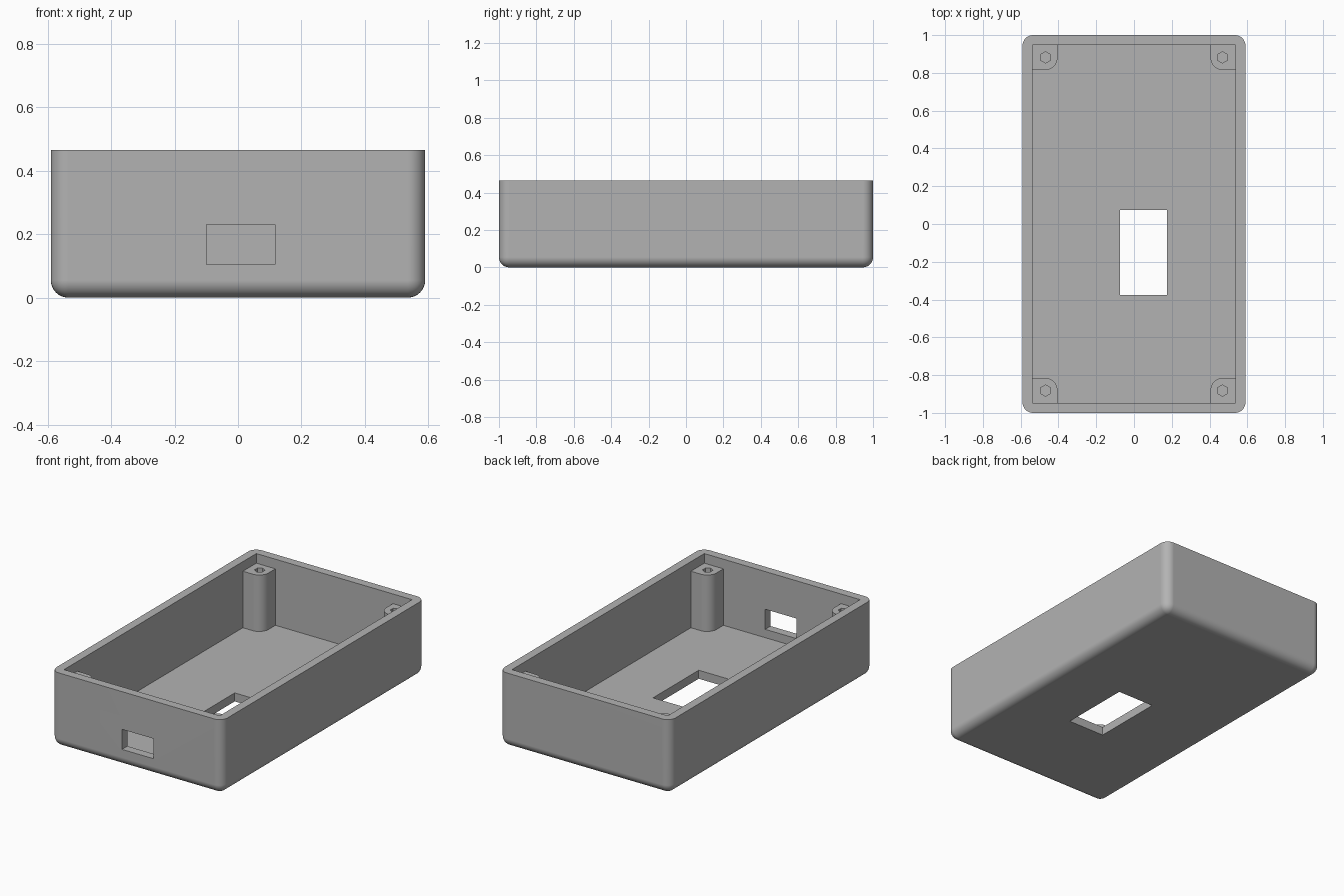
import bpy, bmesh, math
from mathutils import Vector

if "Cube" in bpy.data.objects:
    bpy.data.objects.remove(bpy.data.objects["Cube"], do_unlink=True)

HX, HY, H = 0.59, 1.0, 0.465      # outer half sizes and height
WALL, RADIUS = 0.053, 0.055
IX, IY = HX - WALL, HY - WALL     # inner half sizes
POST_TOP, POST, POST_R = 0.405, 0.132, 0.065

grey = bpy.data.materials.new("plain grey")
grey.use_nodes = True
colour = (0.45, 0.45, 0.45, 1)
grey.diffuse_color = colour
grey.node_tree.nodes["Principled BSDF"].inputs["Base Color"].default_value = colour


def finish(name, bm):
    bmesh.ops.recalc_face_normals(bm, faces=bm.faces)
    mesh = bpy.data.meshes.new(name)
    bm.to_mesh(mesh)
    bm.free()
    mesh.materials.append(grey)
    obj = bpy.data.objects.new(name, mesh)
    bpy.context.collection.objects.link(obj)
    return obj


def box_mesh(lo, hi):
    bm = bmesh.new()
    bmesh.ops.create_cube(bm, size=1)
    lo, hi = Vector(lo), Vector(hi)
    for v in bm.verts:
        v.co = (lo + hi) / 2 + v.co * (hi - lo)
    return bm


def prism(name, points, z0, z1):
    bm = bmesh.new()
    face = bm.faces.new([bm.verts.new((x, y, z0)) for x, y in points])
    top = bmesh.ops.extrude_face_region(bm, geom=[face])["geom"]
    for v in top:
        if isinstance(v, bmesh.types.BMVert):
            v.co.z = z1
    return finish(name, bm)


def select_only(obj):
    bpy.ops.object.select_all(action="DESELECT")
    obj.select_set(True)
    bpy.context.view_layer.objects.active = obj


def cut(obj, cutter):
    mod = obj.modifiers.new("cut", "BOOLEAN")
    mod.operation, mod.solver, mod.object = "DIFFERENCE", "EXACT", cutter
    select_only(obj)
    bpy.ops.object.modifier_apply(modifier=mod.name)
    bpy.data.objects.remove(cutter, do_unlink=True)


def smooth(obj):
    select_only(obj)
    bpy.ops.object.shade_smooth_by_angle(angle=math.radians(35))
    obj.modifiers.new("flat walls", "WEIGHTED_NORMAL").keep_sharp = True


# Shell: rounded on every edge except the rim
bm = box_mesh((-HX, -HY, 0), (HX, HY, H))
edges = [e for e in bm.edges if min(v.co.z for v in e.verts) < 0.01]
bmesh.ops.bevel(bm, geom=edges, offset=RADIUS, segments=8, profile=0.5, affect="EDGES")
shell = finish("case_shell", bm)

# Cavity, floor opening and front port
openings = {
    "cavity": ((-IX, -IY, WALL), (IX, IY, H + 0.2)),
    "floor_opening": ((-0.075, -0.375, -0.1), (0.175, 0.075, 0.15)),
    "front_port": ((-0.1, -HY - 0.1, 0.105), (0.117, -IY + 0.1, 0.23)),
}
for name, (lo, hi) in openings.items():
    cut(shell, finish(name, box_mesh(lo, hi)))
smooth(shell)

# Screw posts in the corners, rounded on the inward edge, with hexagonal holes
for sx, side in ((1, "left"), (-1, "right")):
    for sy, end in ((-1, "front"), (1, "back")):
        x0, y0 = IX - POST, IY - POST
        x1, y1 = IX + 0.02, IY + 0.02
        arc = [math.pi + math.pi / 2 * i / 10 for i in range(11)]
        outline = [(x0 + POST_R + POST_R * math.cos(a),
                    y0 + POST_R + POST_R * math.sin(a)) for a in arc]
        outline += [(x1, y0), (x1, y1), (x0, y1)]
        post = prism(f"{end}_{side}_screw_post",
                     [(sx * x, sy * y) for x, y in outline], WALL - 0.02, POST_TOP)
        hexagon = [(sx * 0.468 + 0.03 * math.sin(i * math.pi / 3),
                    sy * 0.882 + 0.03 * math.cos(i * math.pi / 3)) for i in range(6)]
        cut(post, prism("screw_hole", hexagon, WALL, POST_TOP + 0.1))
        smooth(post)
